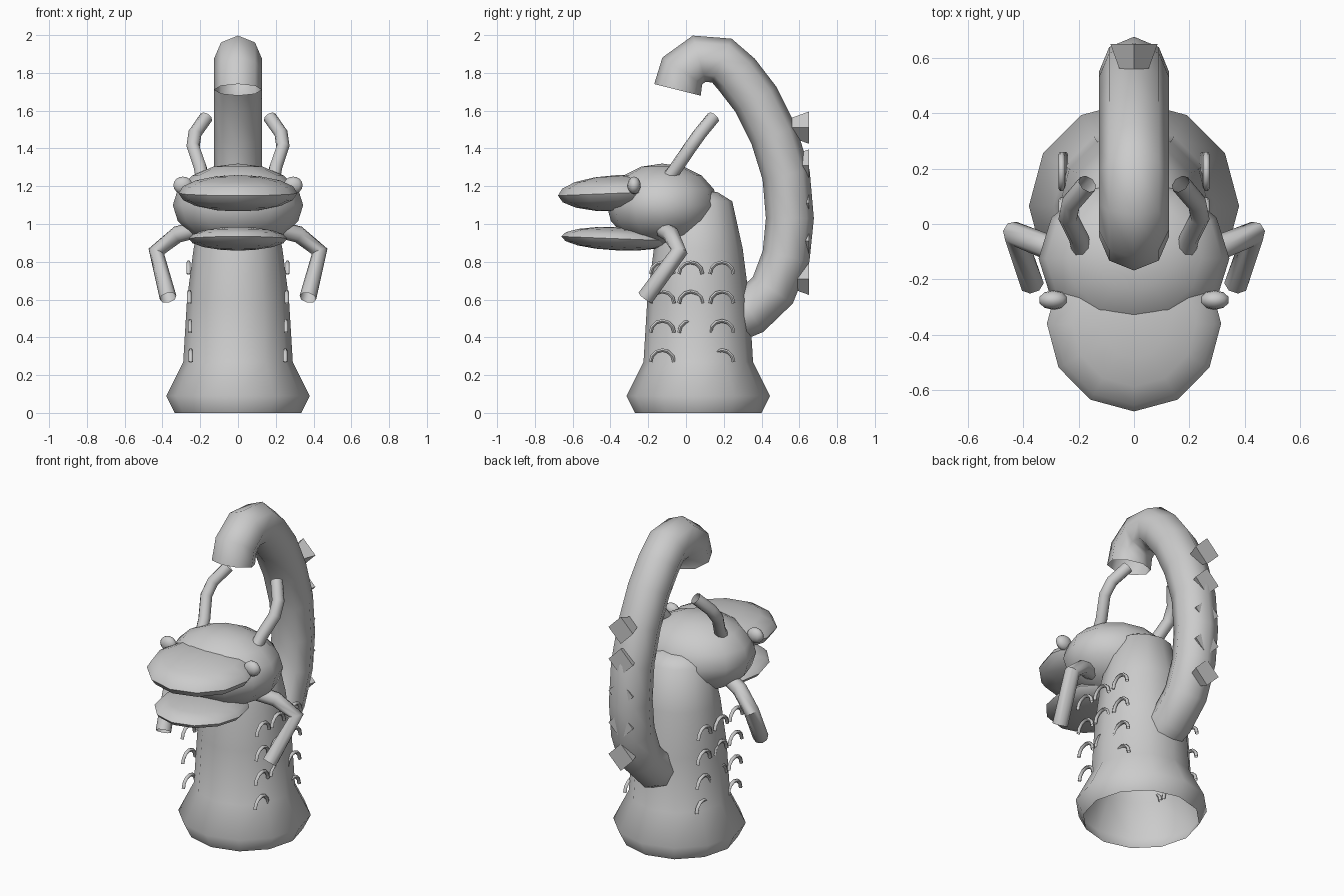
import bpy
import bmesh
import math
from mathutils import Matrix, Vector

cube = bpy.data.objects.get("Cube")
if cube:
    bpy.data.objects.remove(cube, do_unlink=True)

# One plain grey for the whole model
grey = bpy.data.materials.new("plain grey")
grey.use_nodes = True
grey.diffuse_color = (0.6, 0.6, 0.6, 1)
grey.node_tree.nodes["Principled BSDF"].inputs["Base Color"].default_value = (0.6, 0.6, 0.6, 1)


def finish(obj, smooth=True):
    """Apply the material and shading to one part."""
    obj.data.materials.clear()
    obj.data.materials.append(grey)
    bpy.ops.object.select_all(action='DESELECT')
    obj.select_set(True)
    bpy.context.view_layer.objects.active = obj
    if smooth:
        bpy.ops.object.shade_smooth_by_angle(angle=math.radians(60))
    return obj


def from_bmesh(name, bm, smooth=True):
    bmesh.ops.recalc_face_normals(bm, faces=bm.faces)
    mesh = bpy.data.meshes.new(name)
    bm.to_mesh(mesh)
    bm.free()
    obj = bpy.data.objects.new(name, mesh)
    bpy.context.collection.objects.link(obj)
    return finish(obj, smooth)


def ellipsoid(name, centre, radii, tilt=0.0, segments=12, rings=8):
    bm = bmesh.new()
    matrix = (Matrix.Translation(centre) @ Matrix.Rotation(tilt, 4, 'X')
              @ Matrix.Diagonal((*radii, 1)))
    bmesh.ops.create_uvsphere(bm, u_segments=segments, v_segments=rings,
                              radius=1, matrix=matrix)
    return from_bmesh(name, bm)


def tube(name, points, radius, resolution=2):
    """Open-ended tube along a path."""
    curve = bpy.data.curves.new(name, 'CURVE')
    curve.dimensions = '3D'
    curve.bevel_depth = radius
    curve.bevel_resolution = resolution
    curve.use_fill_caps = False
    spline = curve.splines.new('POLY')
    spline.points.add(len(points) - 1)
    for target, p in zip(spline.points, points):
        target.co = (*p, 1)
    obj = bpy.data.objects.new(name, curve)
    bpy.context.collection.objects.link(obj)
    bpy.ops.object.select_all(action='DESELECT')
    obj.select_set(True)
    bpy.context.view_layer.objects.active = obj
    bpy.ops.object.convert(target='MESH')
    return finish(bpy.context.view_layer.objects.active)


# Body: open-bottomed flared column, revolved in twelve sides
BODY_Y, SIDES = 0.065, 12
profile = [(0.335, 0), (0.38, 0.09), (0.29, 0.27), (0.27, 0.6),
           (0.235, 0.87), (0.18, 1.12), (0.1, 1.17)]
bm = bmesh.new()
rings = []
for r, z in profile:
    rings.append([bm.verts.new((r * math.cos(math.tau * i / SIDES),
                                BODY_Y + r * math.sin(math.tau * i / SIDES), z))
                  for i in range(SIDES)])
for low, high in zip(rings, rings[1:]):
    for i in range(SIDES):
        j = (i + 1) % SIDES
        bm.faces.new((low[i], low[j], high[j], high[i]))
bm.faces.new(rings[-1])
from_bmesh("body", bm)

# Head and jaws
ellipsoid("head", (0, -0.125, 1.1), (0.345, 0.295, 0.22))
ellipsoid("upper_jaw", (0, -0.36, 1.163), (0.315, 0.318, 0.096), 0.04)
ellipsoid("lower_jaw", (0, -0.36, 0.922), (0.26, 0.3, 0.062), -0.04)

# Tail: thick tube arching up and over the head
tail_path = [(0.2, 0.48), (0.34, 0.535), (0.46, 0.65), (0.53, 0.83),
             (0.55, 1.03), (0.53, 1.26), (0.465, 1.47), (0.37, 1.66),
             (0.27, 1.79), (0.19, 1.865), (0.07, 1.875), (-0.02, 1.81), (-0.045, 1.71)]
tube("tail", [(0, y, z) for y, z in tail_path], 0.127)

# Tail studs: four-sided cones, wide end outward
for n in range(5):
    bm = bmesh.new()
    place = (Matrix.Translation((0, 0.56, 1.51 - 0.2 * n))
             @ Matrix.Rotation(math.radians(-90), 4, 'X'))
    bmesh.ops.create_cone(bm, cap_ends=True, segments=4, radius1=0.02,
                          radius2=0.085, depth=0.18, matrix=place)
    from_bmesh(f"tail_stud_{n + 1}", bm, smooth=False)

# Paired parts, mirrored across x
for side, s in (("left", 1), ("right", -1)):
    def mirrored(points):
        return [Vector((s * x, y, z)) for x, y, z in points]

    ellipsoid(f"{side}_eye", (s * 0.292, -0.275, 1.205), (0.053, 0.035, 0.046),
              segments=10)
    tube(f"{side}_antenna", mirrored([(0.185, -0.11, 1.22), (0.2, -0.05, 1.3),
                                      (0.238, 0.025, 1.41), (0.228, 0.075, 1.48),
                                      (0.168, 0.145, 1.565)]), 0.036)
    tube(f"{side}_arm", mirrored([(0.22, -0.12, 0.97), (0.32, -0.08, 0.945),
                                  (0.432, -0.035, 0.855), (0.37, -0.215, 0.61)]), 0.045)

    # Body scales: rows of small half-ring arcs
    for row in range(4):
        for col, y in enumerate((-0.125, 0.025, 0.19)):
            x, z = 0.262 - 0.004 * row, 0.735 - 0.155 * row
            arc = [(x, y + 0.062 * math.cos(math.pi * k / 6),
                    z + 0.062 * math.sin(math.pi * k / 6)) for k in range(7)]
            tube(f"{side}_scale_{row + 1}_{col + 1}", mirrored(arc), 0.011, 1)
